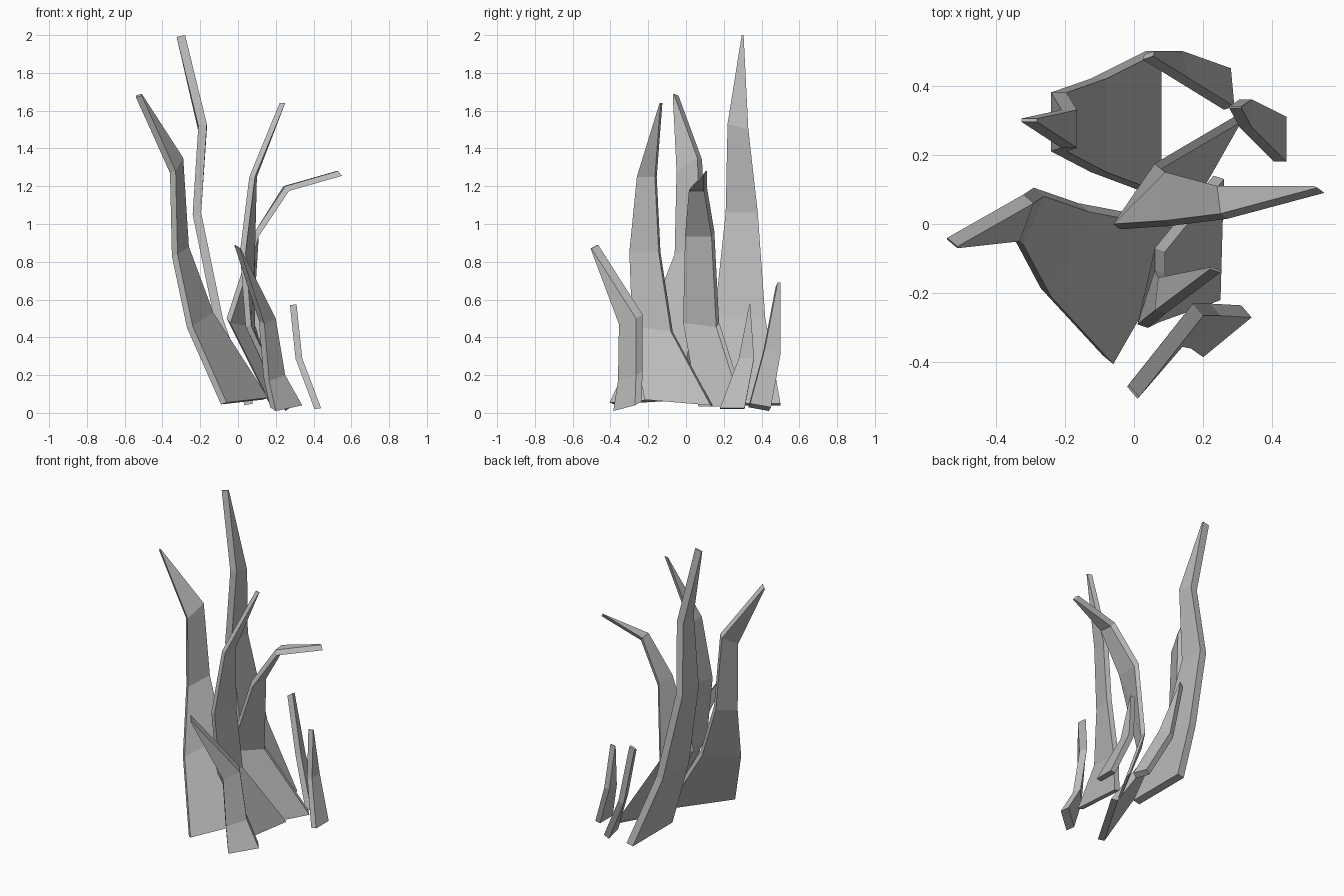
import bpy
import bmesh
from mathutils import Vector

default_cube = bpy.data.objects.get("Cube")
if default_cube:
    bpy.data.objects.remove(default_cube, do_unlink=True)

# one plain stone grey for every blade
stone = bpy.data.materials.new("stone_grey")
stone.use_nodes = True
grey = (0.5, 0.5, 0.5, 1)
stone.diffuse_color = grey
stone.node_tree.nodes["Principled BSDF"].inputs["Base Color"].default_value = grey


def blade(name, thickness, front_edge, back_edge):
    """Bent, tapering slab: two edge paths from base to tip, given a thickness vector."""
    bm = bmesh.new()
    offset = Vector(thickness)
    rings = []
    for front, back in zip(front_edge, back_edge):
        front, back = Vector(front), Vector(back)
        corners = (front, back, back + offset, front + offset)
        rings.append([bm.verts.new(corner) for corner in corners])
    # side walls between neighbouring cross-sections
    for lower, upper in zip(rings, rings[1:]):
        for i in range(len(lower)):
            j = (i + 1) % len(lower)
            bm.faces.new((lower[i], lower[j], upper[j], upper[i]))
    # closed base and tip
    bm.faces.new(rings[0])
    bm.faces.new(rings[-1])
    bmesh.ops.recalc_face_normals(bm, faces=bm.faces)
    mesh = bpy.data.meshes.new(name)
    bm.to_mesh(mesh)
    bm.free()
    mesh.materials.append(stone)
    blade_object = bpy.data.objects.new(name, mesh)
    bpy.context.collection.objects.link(blade_object)
    return blade_object


# large blades
blade("rear_tall_blade", (-.045, 0, -.01),
      [(.08, .09, .05), (-.08, .15, .5), (-.195, .21, 1.06), (-.165, .22, 1.53), (-.28, .295, 2)],
      [(.08, .5, .05), (-.08, .42, .5), (-.195, .38, 1.06), (-.165, .33, 1.5), (-.28, .305, 2)])

blade("right_large_blade", (-.03, .025, -.01),
      [(-.06, -.405, .055), (-.24, -.21, .46), (-.32, -.06, .84), (-.33, -.05, 1.28), (-.51, -.07, 1.68)],
      [(.16, -.02, .08), (-.13, .035, .53), (-.26, .08, .88), (-.29, .06, 1.35), (-.51, -.065, 1.69)])

blade("left_front_blade", (-.03, .01, 0),
      [(.25, -.22, .07), (.07, -.285, .46), (.04, -.3, .85), (.09, -.26, 1.25), (.25, -.14, 1.64)],
      [(.26, .13, .04), (.09, -.08, .43), (.09, -.145, .85), (.1, -.165, 1.25), (.25, -.135, 1.64)])

blade("left_hooked_blade", (.02, -.015, -.025),
      [(.16, .08, .06), (-.06, 0, .5), (.09, .01, .96), (.25, .03, 1.2), (.53, .105, 1.28)],
      [(.29, .31, .06), (.06, .175, .48), (.09, .15, .96), (.24, .11, 1.2), (.52, .11, 1.28)])

# small outer blades
blade("front_small_blade", (-.03, .035, .02),
      [(.2, -.385, .01), (.165, -.36, .17), (.14, -.355, .47), (.01, -.505, .87)],
      [(.34, -.27, .04), (.25, -.265, .2), (.2, -.265, .5), (.015, -.5, .87)])

blade("rear_small_blade", (.03, .01, .02),
      [(.26, .33, .03), (.13, .41, .33), (.025, .475, .67)],
      [(.25, .44, .01), (.11, .49, .29), (.03, .49, .67)])

blade("left_small_blade", (-.035, 0, -.005),
      [(.44, .18, .025), (.34, .28, .29), (.31, .335, .575)],
      [(.44, .31, .025), (.34, .36, .29), (.31, .34, .575)])
